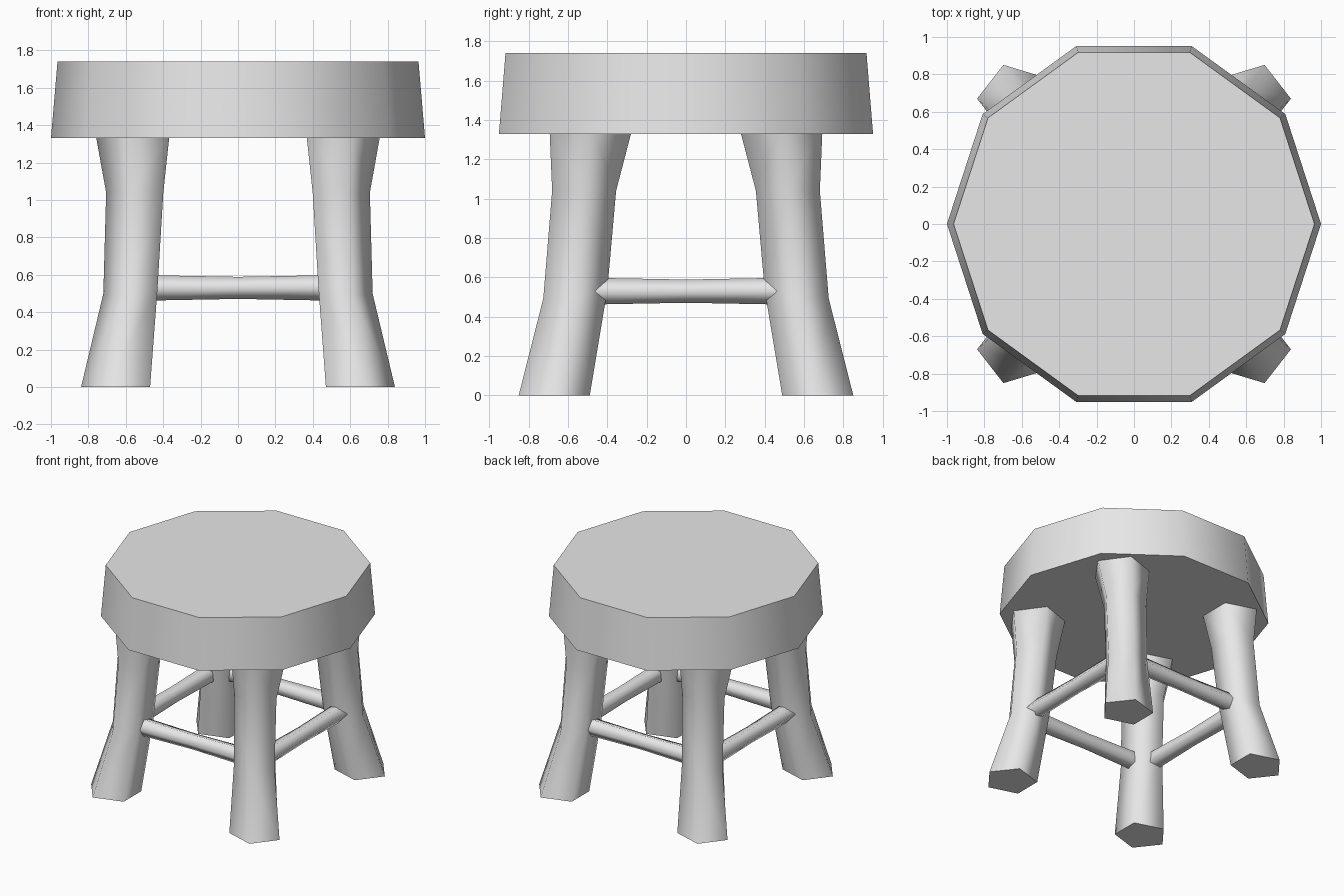
import bpy
import bmesh
from math import cos, sin, pi

cube = bpy.data.objects.get("Cube")
if cube:
    bpy.data.objects.remove(cube, do_unlink=True)

grey = bpy.data.materials.new("light_grey")
grey.use_nodes = True
grey.diffuse_color = (0.8, 0.8, 0.8, 1)
grey.node_tree.nodes["Principled BSDF"].inputs["Base Color"].default_value = (0.8, 0.8, 0.8, 1)


def loft(name, rings):
    """Skin a stack of equal rings; smooth sides, flat end caps."""
    bm = bmesh.new()
    loops = [[bm.verts.new(p) for p in ring] for ring in rings]
    n = len(loops[0])
    for low, high in zip(loops, loops[1:]):
        for i in range(n):
            j = (i + 1) % n
            bm.faces.new((low[i], low[j], high[j], high[i])).smooth = True
    bm.faces.new(loops[0][::-1])
    bm.faces.new(loops[-1])
    bmesh.ops.recalc_face_normals(bm, faces=bm.faces)
    mesh = bpy.data.meshes.new(name)
    bm.to_mesh(mesh)
    bm.free()
    mesh.materials.append(grey)
    obj = bpy.data.objects.new(name, mesh)
    bpy.context.collection.objects.link(obj)


def circle(n):
    return [(cos(2 * pi * i / n), sin(2 * pi * i / n)) for i in range(n)]


# Seat: tapered ten-sided slab
loft("seat", [[(r * c, r * s, z) for c, s in circle(10)]
              for r, z in ((1.0, 1.33), (0.965, 1.74))])

# Legs: bent five-sided posts, mirrored to the four corners
# centre x, centre y, radius x, radius y, height, tilt
LEG = [
    (0.635, 0.67, 0.204, 0.19, 0, 0),
    (0.56, 0.563, 0.16, 0.171, 0.52, 0.03),
    (0.536, 0.518, 0.169, 0.171, 1.04, 0),
    (0.543, 0.483, 0.22, 0.222, 1.36, 0),
]
for side, sx in (("left", 1), ("right", -1)):
    for end, sy in (("front", -1), ("back", 1)):
        loft(f"{end}_{side}_leg",
             [[(sx * (cx + rx * c), sy * (cy + ry * s), z - tilt * (c + s) / 1.4)
               for c, s in circle(5)] for cx, cy, rx, ry, z, tilt in LEG])

# Stretchers: five-sided rungs, slimmer at the middle, one edge facing outward
RUNG = [(-0.56, 0.073), (0, 0.062), (0.56, 0.073)]
HEIGHT, OFFSET = 0.53, 0.582
for name, sign in (("left", 1), ("right", -1)):
    loft(f"{name}_stretcher",
         [[(sign * (OFFSET + r * c), t, HEIGHT + r * s) for c, s in circle(5)]
          for t, r in RUNG])
for name, sign in (("front", -1), ("back", 1)):
    loft(f"{name}_stretcher",
         [[(t, sign * (OFFSET - 0.02 + r * c), HEIGHT + r * s) for c, s in circle(5)]
          for t, r in RUNG])
